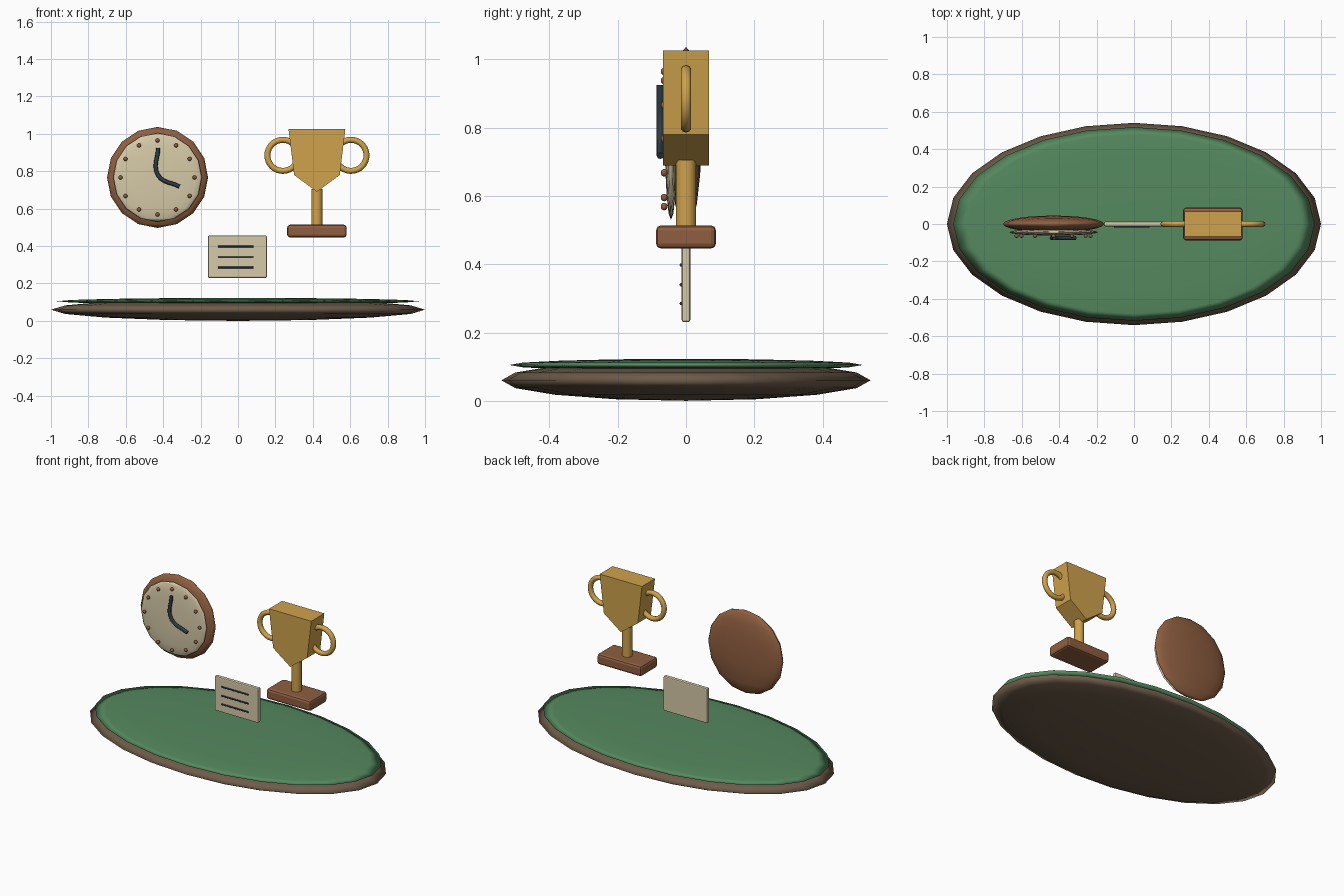
import bpy, bmesh, math
from mathutils import Vector

if "Cube" in bpy.data.objects:
    bpy.data.objects.remove(bpy.data.objects["Cube"])


def material(name, hexcode):
    rgb = [int(hexcode[i:i + 2], 16) / 255 for i in (0, 2, 4)]
    m = bpy.data.materials.new(name)
    m.diffuse_color = [((c + 0.055) / 1.055) ** 2.4 if c > 0.04 else c / 12.92 for c in rgb] + [1]
    m.use_nodes = True
    m.node_tree.nodes["Principled BSDF"].inputs["Base Color"].default_value = m.diffuse_color
    return m


DARK_WOOD = material("dark_wood", "6E5C4A")
GREEN = material("green_felt", "55895F")
WOOD = material("warm_wood", "8F5F40")
CREAM = material("cream", "D6CAA8")
GOLD = material("gold", "CFA24C")
INK = material("ink", "2C3C44")
NAVY = material("navy", "343C58")


def finish(name, mat, smooth=True):
    ob = bpy.context.object
    ob.name = name
    ob.data.materials.append(mat)
    bpy.ops.object.transform_apply(location=False, rotation=True, scale=True)
    if smooth:
        bpy.ops.object.shade_smooth_by_angle(angle=math.radians(40))
    return ob


def ellipsoid(name, loc, radii, mat, seg=24, rings=8):
    bpy.ops.mesh.primitive_uv_sphere_add(segments=seg, ring_count=rings, radius=1, location=loc)
    bpy.context.object.scale = radii
    ob = finish(name, mat, False)
    for p in ob.data.polygons:
        p.use_smooth = True
    return ob


def box(name, loc, size, mat, bevel):
    bpy.ops.mesh.primitive_cube_add(size=1, location=loc)
    bpy.context.object.scale = size
    ob = finish(name, mat, False)
    mod = ob.modifiers.new("bevel", "BEVEL")
    mod.width, mod.segments = bevel, 2
    return ob


def tube(name, pts, radius, mat):
    cu = bpy.data.curves.new(name, "CURVE")
    cu.dimensions = "3D"
    cu.bevel_depth, cu.bevel_resolution, cu.use_fill_caps = radius, 2, True
    sp = cu.splines.new("BEZIER")
    sp.resolution_u = 6
    sp.bezier_points.add(len(pts) - 1)
    for bp, p in zip(sp.bezier_points, pts):
        bp.co = p
        bp.handle_left_type = bp.handle_right_type = "AUTO"
    ob = bpy.data.objects.new(name, cu)
    bpy.context.collection.objects.link(ob)
    cu.materials.append(mat)
    return ob


# Oval base and felt top
ellipsoid("base", (0, 0, 0.06), (1.0, 0.541, 0.06), DARK_WOOD)
ellipsoid("felt_top", (0, 0, 0.105), (0.967, 0.518, 0.018), GREEN)

# Clock
CX, CZ = -0.43, 0.767
ellipsoid("clock_case", (CX, 0, CZ), (0.27, 0.045, 0.27), WOOD)
ellipsoid("clock_dial", (CX, -0.044, CZ), (0.237, 0.018, 0.237), CREAM)
for i in range(12):
    a = i * math.tau / 12
    ellipsoid(f"hour_mark_{i + 1}", (CX + 0.198 * math.sin(a), -0.064, CZ + 0.198 * math.cos(a)),
              (0.011, 0.010, 0.011), WOOD, 12, 8)
tube("clock_hands", [(-0.427, -0.075, 0.925), (-0.428, -0.075, 0.78), (-0.313, -0.075, 0.718)],
     0.011, INK)

# Note card
box("card", (-0.003, 0, 0.343), (0.315, 0.025, 0.225), CREAM, 0.006)
for i, z in enumerate((0.285, 0.34, 0.398)):
    tube(f"card_line_{i + 1}", [(-0.108, -0.014, z), (0.083, -0.014, z)], 0.005, INK if i == 1 else NAVY)

# Trophy cup: extruded shield profile
TX = 0.422
profile = [(-0.152, 1.027), (0.152, 1.027), (0.122, 0.78), (0, 0.69), (-0.122, 0.78)]
bm = bmesh.new()
face = bm.faces.new([bm.verts.new((TX + x, -0.067, z)) for x, z in profile])
ext = bmesh.ops.extrude_face_region(bm, geom=[face])
bmesh.ops.translate(bm, vec=Vector((0, 0.134, 0)),
                    verts=[g for g in ext["geom"] if isinstance(g, bmesh.types.BMVert)])
bmesh.ops.recalc_face_normals(bm, faces=bm.faces)
me = bpy.data.meshes.new("trophy_cup")
bm.to_mesh(me)
bm.free()
me.materials.append(GOLD)
bpy.context.collection.objects.link(bpy.data.objects.new("trophy_cup", me))

# Trophy handles, stem and plinth
for side, label in ((-1, "left"), (1, "right")):
    bpy.ops.mesh.primitive_torus_add(major_radius=0.083, minor_radius=0.016, major_segments=32,
                                     minor_segments=10, location=(TX + side * 0.182, 0, 0.885),
                                     rotation=(math.pi / 2, 0, 0))
    finish(f"trophy_handle_{label}", GOLD)
bpy.ops.mesh.primitive_cylinder_add(vertices=20, radius=0.03, depth=0.21, location=(TX, 0, 0.6))
finish("trophy_stem", GOLD)
box("trophy_plinth", (TX, 0, 0.48), (0.318, 0.176, 0.068), WOOD, 0.015)
